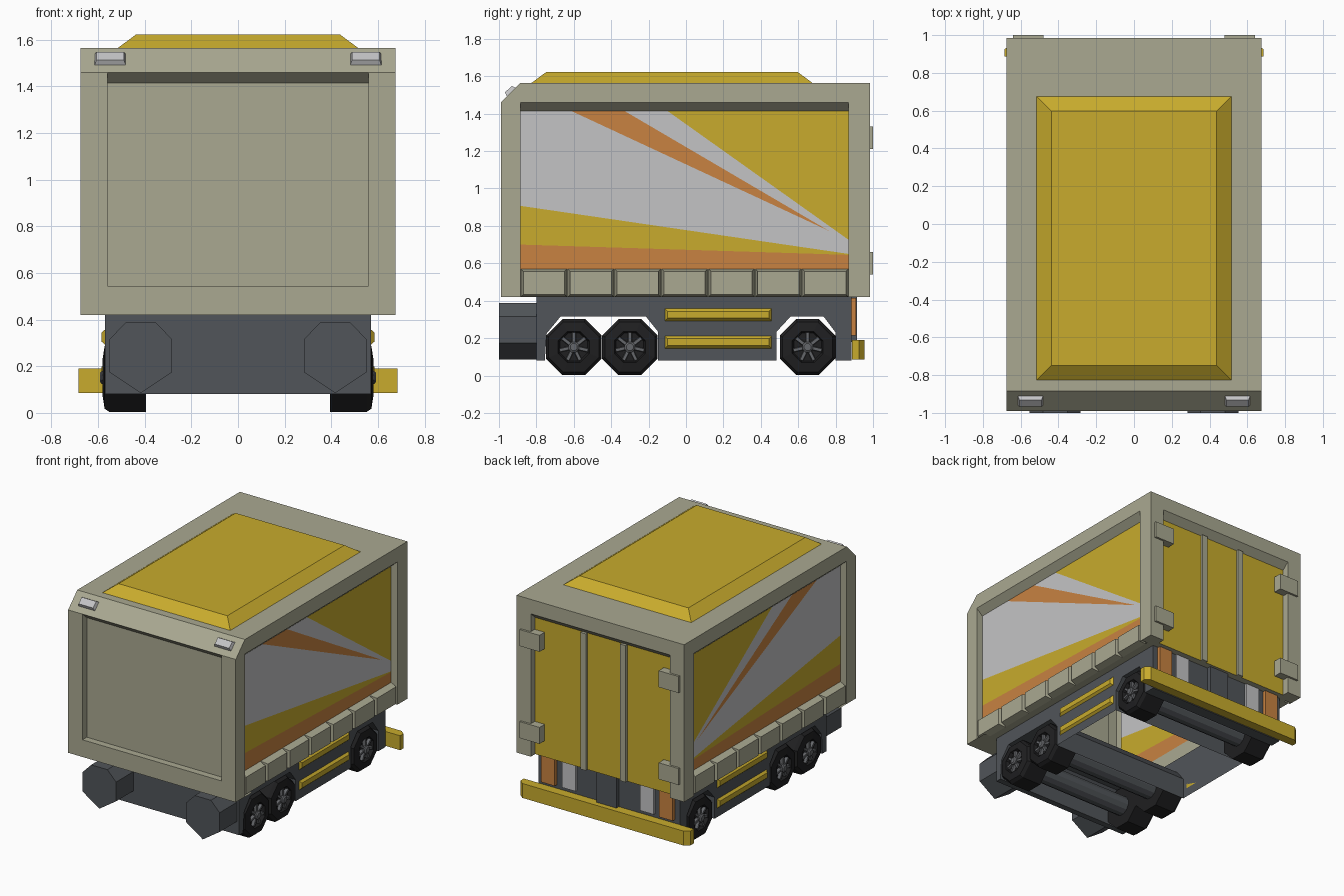
import bpy, bmesh, math
from mathutils import Vector, Matrix

if "Cube" in bpy.data.objects:
    bpy.data.objects.remove(bpy.data.objects["Cube"])


def material(name, r, g, b):
    m = bpy.data.materials.new(name)
    m.diffuse_color = (r, g, b, 1)
    m.use_nodes = True
    m.node_tree.nodes["Principled BSDF"].inputs["Base Color"].default_value = m.diffuse_color
    return m


BEIGE = material("beige frame", .40, .395, .285)
YELLOW = material("yellow", .58, .41, .026)
ORANGE = material("orange", .58, .225, .053)
PALE = material("pale grey", .55, .55, .56)
STEEL = material("chassis grey", .082, .09, .10)
BLACK = material("tyre black", .014, .014, .015)
HUB = material("hub grey", .13, .135, .145)


def finish(name, bm, mats):
    me = bpy.data.meshes.new(name)
    bm.to_mesh(me)
    bm.free()
    for m in mats:
        me.materials.append(m)
    ob = bpy.data.objects.new(name, me)
    bpy.context.collection.objects.link(ob)
    return ob


def face(bm, pts, out, mat=0):
    """Add a flat face whose normal looks along 'out'."""
    f = bm.faces.new([bm.verts.new(p) for p in pts])
    f.normal_update()
    if f.normal.dot(Vector(out)) < 0:
        f.normal_flip()
    f.material_index = mat


def rect(x, y, z):
    """Corners of an axis-aligned rectangle; one argument is a single number."""
    if not isinstance(x, tuple):
        return [(x, y[0], z[0]), (x, y[1], z[0]), (x, y[1], z[1]), (x, y[0], z[1])]
    if not isinstance(y, tuple):
        return [(x[0], y, z[0]), (x[1], y, z[0]), (x[1], y, z[1]), (x[0], y, z[1])]
    return [(x[0], y[0], z), (x[1], y[0], z), (x[1], y[1], z), (x[0], y[1], z)]


def slab(name, mat, mid, u, v, n, size, taper=0):
    """Block rising from 'mid' along n, its outer face inset by 'taper'."""
    bm = bmesh.new()
    bmesh.ops.create_cube(bm, size=1)
    for vert in bm.verts:
        p = vert.co
        inset = taper if p.z > 0 else 0
        p.x = math.copysign(size[0] / 2 - inset, p.x)
        p.y = math.copysign(size[1] / 2 - inset, p.y)
        p.z = size[2] if p.z > 0 else 0
    basis = Matrix((u, v, n)).transposed().to_4x4()
    bm.transform(Matrix.Translation(mid) @ basis)
    bmesh.ops.recalc_face_normals(bm, faces=bm.faces)
    return finish(name, bm, [mat])


def prism(name, mat, pts, offset):
    """Closed prism from a loop of 3D points."""
    bm = bmesh.new()
    f = bm.faces.new([bm.verts.new(p) for p in pts])
    r = bmesh.ops.extrude_face_region(bm, geom=[f], use_keep_orig=True)
    bmesh.ops.translate(bm, vec=offset, verts=[g for g in r["geom"] if isinstance(g, bmesh.types.BMVert)])
    bmesh.ops.recalc_face_normals(bm, faces=bm.faces)
    return finish(name, bm, [mat])


X, Y, Z = (1, 0, 0), (0, 1, 0), (0, 0, 1)
W, FR, BK, LO, HI = .675, -.99, .985, .42, 1.565     # body extents
D, IX, IF, IB, LIP, TOP = .05, .56, -.885, .87, 1.46, 1.415   # recesses

# body frame: roof, chamfered brow, posts, rails and recess edges
bm = bmesh.new()
face(bm, rect((-W, W), (IF, BK), HI), Z)
face(bm, [(-W, FR, LIP), (W, FR, LIP), (W, IF, HI), (-W, IF, HI)], (0, -1, 1))
face(bm, rect((-IX, IX), FR, (LO, .545)), (0, -1, 0))
face(bm, rect((-IX, IX), (FR, FR + D), .545), Z)
face(bm, rect((-IX, IX), FR + D, (.545, TOP)), (0, -1, 0))
face(bm, [(-IX, FR, LIP), (IX, FR, LIP), (IX, FR + D, TOP), (-IX, FR + D, TOP)], (0, -1, -1))
face(bm, rect((-IX, IX), BK, (LIP, HI)), Y)
face(bm, [(-IX, BK, LIP), (IX, BK, LIP), (IX, BK - D, TOP), (-IX, BK - D, TOP)], (0, 1, -1))
face(bm, rect((-W, W), (FR, -.8), LO), (0, 0, -1))
face(bm, rect((-W, W), (.885, BK - D), LO), (0, 0, -1))
for s in (-1, 1):
    o, i, w = (s, 0, 0), (-s, 0, 0), s * W
    r = s * (W - D)
    post = (s * IX, w)
    face(bm, rect(post, FR, (LO, LIP)), (0, -1, 0))
    face(bm, rect(post, BK, (LO, HI)), Y)
    face(bm, rect(s * IX, (FR, FR + D), (.545, TOP)), i)
    face(bm, rect(s * IX, (BK - D, BK), (LO, TOP)), i)
    for a, b in ((FR, FR + D), (BK, BK - D)):
        face(bm, [(s * IX, a, LIP), (s * IX, a, TOP), (s * IX, b, TOP)], i)
    face(bm, rect(w, (FR, IF), (LO, LIP)), o)
    face(bm, [(w, FR, LIP), (w, IF, LIP), (w, IF, HI)], o)
    face(bm, rect(w, (IF, BK), (LIP, HI)), o)
    face(bm, rect(w, (IB, BK), (LO, LIP)), o)
    for y, d in ((IF, 1), (IB, -1)):
        face(bm, [(r, y, LO), (w, y, LO), (w, y, LIP), (r, y, TOP)], (0, d, 0))
    face(bm, [(w, IF, LIP), (w, IB, LIP), (r, IB, TOP), (r, IF, TOP)], (s, 0, -1))
    face(bm, rect(r, (IF, IB), (LO, .57)), o)
    face(bm, rect((s * .57, r), (-.8, .885), LO), (0, 0, -1))
    face(bm, rect(post, (BK - D, BK), LO), (0, 0, -1))
finish("body_frame", bm, [BEIGE])

# painted side panels, cut into coloured ray shapes (0 orange, 1 yellow, 2 grey)
apex = (.765, .773)
art = [(0, [(IF, .57), (IB, .57), (IB, .645), (IF, .70)]),
       (1, [(IF, .70), (IB, .645), (IB, .65), (IF, .907)]),
       (2, [(IF, .907), (IB, .65), apex, (-.615, TOP), (IF, TOP)]),
       (2, [(IB, .65), (IB, .725), (-.10, TOP), (-.33, TOP), apex]),
       (0, [(-.615, TOP), (-.33, TOP), apex]),
       (1, [(-.10, TOP), (IB, .725), (IB, TOP)])]
for s, side in ((1, "right"), (-1, "left")):
    bm = bmesh.new()
    for m, pts in art:
        face(bm, [(s * (W - D), y, z) for y, z in pts], (s, 0, 0), m)
    finish(side + "_painted_panel", bm, [ORANGE, YELLOW, PALE])

# rear door sheet, its posts and corner hinges
bm = bmesh.new()
face(bm, rect((-IX, IX), BK - D, (LO, TOP)), Y)
finish("rear_doors", bm, [YELLOW])
for s in (-1, 1):
    slab("door_post", BEIGE, (s * .16, BK - D, .9175), X, Z, Y, (.045, .995, .02))
    for z in (.60, 1.27):
        slab("door_hinge", BEIGE, (s * .56, .94, z), X, Z, Y, (.16, .12, .06))

# raised roof panel and brow lamps
slab("roof_panel", YELLOW, (0, -.075, HI), X, Y, Z, (1.03, 1.5, .057), .077)
n = Vector((0, -.69, .724)).normalized()
v = n.cross(Vector(X))
for s in (-1, 1):
    slab("brow_lamp", PALE, (s * .548, -.93, 1.511), X, v, n, (.137, .07, .028), .01)

# lower side blocks and yellow side steps
step = (IB - IF) / 7
for s in (-1, 1):
    for k in range(7):
        slab("skirt_block", BEIGE, (s * (W - D), IF + step * (k + .5), .495),
             Y, Z, (s, 0, 0), (step - .004, .15, D), .013)
    for z in (.325, .178):
        slab("side_step", YELLOW, (s * .57, .172, z), Y, Z, (s, 0, 0), (.57, .065, .016), .014)

# chassis: side plates with wheel arches, and the sheet running across under them
front = [(-.8, LO), (-.8, .08), (-.755, .08), (-.745, .225), (-.67, .316),
         (-.215, .316), (-.15, .235), (-.15, .08)]
rear = [(.485, .08), (.485, .235), (.56, .316), (.735, .316), (.80, .23), (.80, .08),
        (.885, .08), (.885, LO)]
bm = bmesh.new()
for line in (front, rear):
    for (y0, z0), (y1, z1) in zip(line, line[1:]):
        face(bm, [(-.57, y0, z0), (.57, y0, z0), (.57, y1, z1), (-.57, y1, z1)],
             (0, z0 - z1, y0 - y1))
for s in (-1, 1):
    face(bm, [(s * .57, y, z) for y, z in front + rear], (s, 0, 0))
finish("chassis", bm, [STEEL])

# seven-sided couplings at the front
outline = [(.065, .387), (.135, .315), (.135, .175), (0, .085), (-.135, .175), (-.135, .315), (-.065, .387)]
for s in (-1, 1):
    prism("front_coupling", STEEL, [(s * .417 + x, -1, z) for x, z in outline], (0, .2, 0))

# rear bumper, lamps and centre block
loop = [(.685, .887), (.685, .925), (.65, .955), (-.65, .955), (-.685, .925), (-.685, .887)]
prism("rear_bumper", YELLOW, [(x, y, .085) for x, y in loop], (0, 0, .105))
slab("rear_centre_block", STEEL, (0, .885, .3), X, Z, Y, (.16, .24, .03))
for s in (-1, 1):
    slab("rear_orange_lamp", ORANGE, (s * .475, .885, .315), X, Z, Y, (.11, .20, .025))
    slab("rear_pale_lamp", PALE, (s * .315, .885, .315), X, Z, Y, (.11, .20, .015))


# wheels: eight-sided tyres with spoked hubs, joined by axles
def lathe(name, mat, profile, y, s, sides):
    bm = bmesh.new()
    rings = []
    for r, x in profile:
        angles = [2 * math.pi * (k + .5) / sides for k in range(sides)]
        rings.append([bm.verts.new((s * x, y + r * math.cos(a), .152 + r * math.sin(a))) for a in angles])
    for a, b in zip(rings, rings[1:]):
        for k in range(sides):
            j = (k + 1) % sides
            bm.faces.new((a[k], a[j], b[j], b[k]))
    bm.faces.new(rings[0])
    bm.faces.new(rings[-1])
    bmesh.ops.recalc_face_normals(bm, faces=bm.faces)
    return finish(name, bm, [mat])


for y in (-.6, -.3, .65):
    lathe("axle", STEEL, [(.07, -.4), (.07, .4)], y, 1, 12)
    for s in (-1, 1):
        lathe("tyre", BLACK, [(.161, .395), (.161, .55), (.145, .572), (.09, .58), (.08, .555)], y, s, 8)
        lathe("hub_cap", HUB, [(.03, .55), (.03, .585), (.02, .592)], y, s, 8)
        for k in range(7):
            a = 2 * math.pi * k / 7 + math.pi / 2
            u = Vector((0, math.cos(a), math.sin(a)))
            t = Vector((0, -math.sin(a), math.cos(a)))
            slab("hub_spoke", HUB, Vector((s * .554, y, .152)) + u * .052, u, t, (s, 0, 0), (.056, .022, .022), .003)
